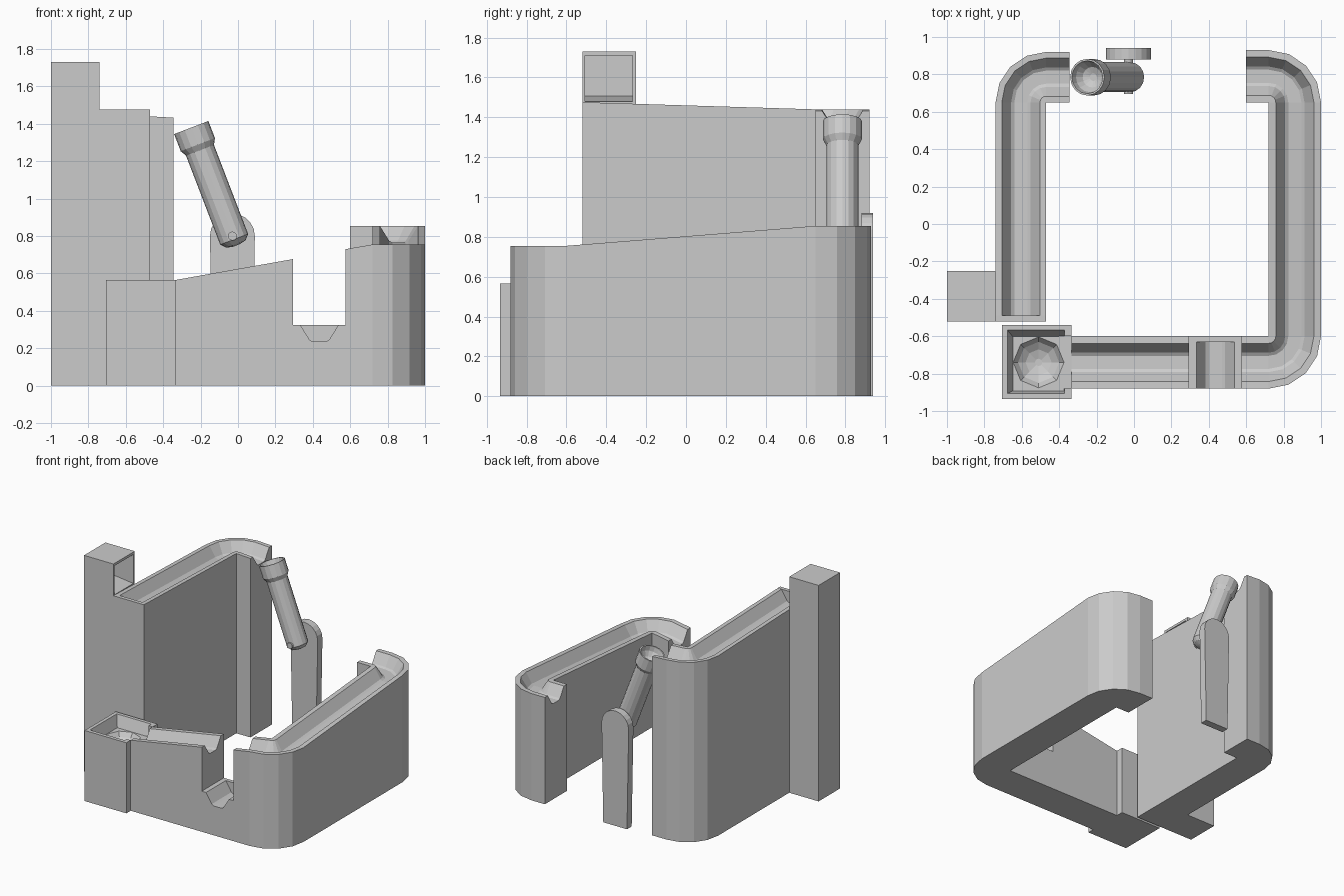
import bpy, bmesh
from math import sin, cos, radians, pi
from mathutils import Matrix

if "Cube" in bpy.data.objects:
    bpy.data.objects.remove(bpy.data.objects["Cube"])


def finish(bm, name):
    bmesh.ops.remove_doubles(bm, verts=bm.verts, dist=1e-5)
    bmesh.ops.recalc_face_normals(bm, faces=bm.faces)
    me = bpy.data.meshes.new(name)
    bm.to_mesh(me)
    bm.free()
    ob = bpy.data.objects.new(name, me)
    bpy.context.collection.objects.link(ob)
    return ob


def loft(name, rings, caps=True):
    """Skin a list of equal-length closed rings."""
    bm = bmesh.new()
    rows = [[bm.verts.new(p) for p in r] for r in rings]
    n = len(rows[0])
    for a, b in zip(rows, rows[1:]):
        for i in range(n):
            j = (i + 1) % n
            bm.faces.new((a[i], a[j], b[j], b[i]))
    if caps:
        bm.faces.new(rows[0])
        bm.faces.new(rows[-1])
    return finish(bm, name)


def rect(x0, x1, y0, y1, z):
    return [(x0, y0, z), (x1, y0, z), (x1, y1, z), (x0, y1, z)]


def box(name, x0, x1, y0, y1, z0, z1):
    return loft(name, [rect(x0, x1, y0, y1, z0), rect(x0, x1, y0, y1, z1)])


def cut(ob, cutter):
    cutter.hide_render = True
    m = ob.modifiers.new("cut", 'BOOLEAN')
    m.operation, m.object, m.solver = 'DIFFERENCE', cutter, 'EXACT'
    bpy.context.view_layer.objects.active = ob
    bpy.ops.object.modifier_apply(modifier=m.name)
    bpy.data.objects.remove(cutter)


def rail(name, stations, w):
    """Wall with a grooved top; station = inner x, y, outward angle, top z."""
    c = w / 2
    groove = [(0, 0), (c - .102, 0), (c - .052, -.08), (c - .035, -.09),
              (c + .035, -.09), (c + .052, -.08), (c + .102, 0), (w, 0)]
    rings = []
    for x, y, ang, z in stations:
        dx, dy = cos(radians(ang)), sin(radians(ang))
        ring = [(u, z + dz) for u, dz in groove] + [(w, 0), (0, 0)]
        rings.append([(x + u * dx, y + u * dy, h) for u, h in ring])
    return loft(name, rings)


def corner(x, y, a0, a1, z):
    return [(x, y, a0 + (a1 - a0) * i / 4, z) for i in range(5)]


def lathe(name, profile, sides, matrix):
    rings = [[matrix @ Matrix.Rotation(2 * pi * i / sides, 4, 'Z') @ Matrix.Translation((r, 0, z))
              for i in range(sides)] for r, z in profile]
    return loft(name, [[m.translation for m in r] for r in rings])


# High track on the left
rail("high_track", [(-.47, -.49, 180, 1.475)] + corner(-.47, .65, 180, 90, 1.44)
     + [(-.345, .65, 90, 1.433)], .27)
box("high_track_end", -.74, -.47, -.52, -.49, 0, 1.476)

# Start tower with sloping recess
tower = box("start_tower", -1, -.74, -.52, -.25, 0, 1.73)
recess = [(-.70, 1.474), (-.98, 1.506), (-.98, 1.71), (-.70, 1.71)]
cut(tower, loft("recess_cutter", [[(x, y, z) for x, z in recess] for y in (-.507, -.268)]))

# Low track on the right and front
rail("low_track", [(.60, .65, 90, .855)] + corner(.72, .65, 90, 0, .855)
     + corner(.72, -.6, 0, -90, .755) + [(.575, -.6, -90, .73)], .28)
rail("front_track", [(.295, -.6, -90, .677), (-.335, -.6, -90, .565)], .28)

# Lowered gap with a cross groove
rail("gap_track", [(.295, -.88, 0, .325), (.295, -.63, 0, .325)], .28)
box("gap_back", .295, .575, -.63, -.6, 0, .325)

# Catch tray with bowl and inlet notch
tray = box("catch_tray", -.705, -.335, -.935, -.54, 0, .565)
cut(tray, loft("tray_cutter", [rect(-.648, -.373, -.892, -.602, .475),
                               rect(-.677, -.371, -.906, -.568, .565),
                               rect(-.677, -.371, -.906, -.568, .65)]))
cut(tray, box("notch_cutter", -.40, -.30, -.88, -.6, .475, .7))
cut(tray, lathe("bowl_cutter", [(.02, .40), (.07, .414), (.11, .44), (.136, .475), (.136, .60)], 8,
                Matrix.Translation((-.51, -.74, 0))))

# Pivot post, slightly tapered with a round top
outline = [(.075, 0)] + [(-.03 + .12 * cos(pi * i / 10), .80 + .12 * sin(pi * i / 10))
                         for i in range(11)] + [(-.135, 0)]
loft("pivot_post", [[(x, y, z) for x, z in outline] for y in (.88, .94)])

# Tilting arm with cup, and its pin
tilt = Matrix.Translation((-.008, .785, .75)) @ Matrix.Rotation(radians(-21), 4, 'Y')
lathe("tilting_arm", [(.02, 0), (.055, .008), (.08, .035), (.08, .545), (.098, .577),
                      (.098, .675), (.088, .675), (.08, .635), (.055, .6), (.02, .585)], 16, tilt)
pin = Matrix.Translation((-.03, .695, .80)) @ Matrix.Rotation(radians(-90), 4, 'X')
lathe("pivot_pin", [(.024, 0), (.024, .19)], 12, pin)

# Seat the walls' outer base flat on the ground
for name in ("high_track", "low_track", "front_track", "gap_track"):
    assert min(v.co.z for v in bpy.data.objects[name].data.vertices) >= 0
